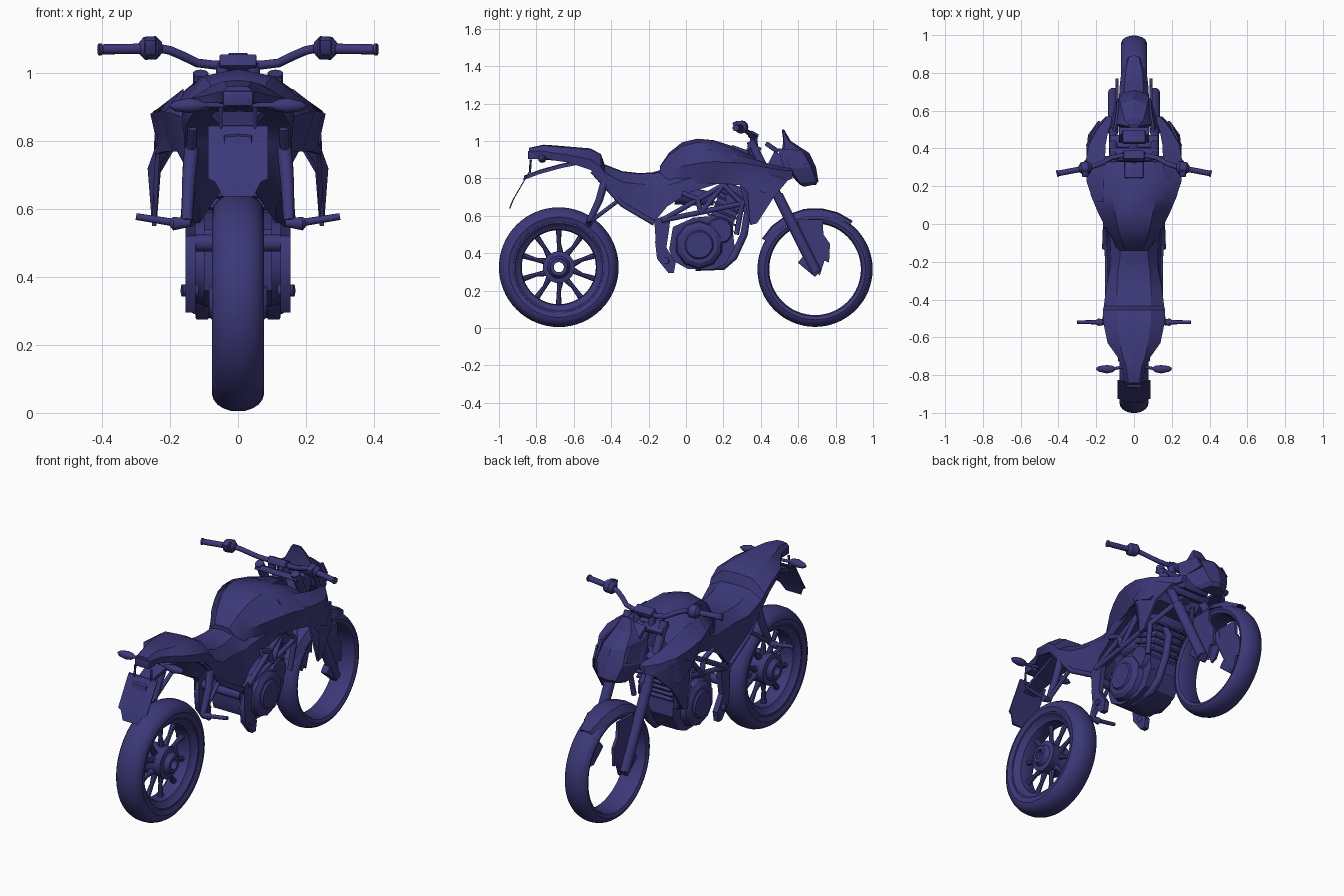
import bpy, bmesh
from math import sin, cos, pi, radians
from mathutils import Vector, Matrix

mat = bpy.data.materials.new("dark_blue")
mat.diffuse_color = (0.045, 0.04, 0.19, 1)


def finish(name, bm, pair=False, angle=35):
    if pair:
        d = bmesh.ops.duplicate(bm, geom=bm.verts[:] + bm.edges[:] + bm.faces[:])
        for v in d["geom"]:
            if isinstance(v, bmesh.types.BMVert):
                v.co.x *= -1
    bmesh.ops.recalc_face_normals(bm, faces=bm.faces[:])
    me = bpy.data.meshes.new(name)
    bm.to_mesh(me)
    bm.free()
    me.materials.append(mat)
    ob = bpy.data.objects.new(name, me)
    bpy.context.collection.objects.link(ob)
    bpy.ops.object.select_all(action='DESELECT')
    ob.select_set(True)
    bpy.context.view_layer.objects.active = ob
    bpy.ops.object.shade_smooth_by_angle(angle=radians(angle))
    return ob


def skin(bm, rings, closed=False):
    rows = [[bm.verts.new(p) for p in r] for r in rings]
    n = len(rows[0])
    for i in range(len(rows) if closed else len(rows) - 1):
        a, b = rows[i], rows[(i + 1) % len(rows)]
        for j in range(n):
            k = (j + 1) % n
            bm.faces.new((a[j], a[k], b[k], b[j]))
    if not closed:
        bm.faces.new(rows[0])
        bm.faces.new(rows[-1])


def loft(name, halves, angle=35):
    """Half sections run from centre line to centre line and are mirrored."""
    bm = bmesh.new()
    skin(bm, [h + [(-x, y, z) for x, y, z in h[-2:0:-1]] for h in halves])
    return finish(name, bm, angle=angle)


def stations(name, table, angle=35):
    return loft(name, [[(x, y, z) for x, z in pts] for y, pts in table], angle)


def tube(name, pts, r, pair=False, n=12):
    pts = [Vector(p) for p in pts]
    rs = r if isinstance(r, (list, tuple)) else [r] * len(pts)
    d = pts[-1] - pts[0]
    ref = Vector([1 if i == min(range(3), key=lambda k: abs(d[k])) else 0 for i in range(3)])
    rings = []
    for i, p in enumerate(pts):
        t = (pts[min(i + 1, len(pts) - 1)] - pts[max(i - 1, 0)]).normalized()
        u = t.cross(ref).normalized()
        w = t.cross(u)
        rings.append([p + rs[i] * (u * cos(2 * pi * k / n) + w * sin(2 * pi * k / n)) for k in range(n)])
    bm = bmesh.new()
    skin(bm, rings)
    return finish(name, bm, pair)


def lathe(name, prof, cy, cz, n=64):
    bm = bmesh.new()
    skin(bm, [[(x, cy + r * cos(2 * pi * k / n), cz + r * sin(2 * pi * k / n)) for x, r in prof]
              for k in range(n)], closed=True)
    return finish(name, bm)


def plate(name, pts, t, pair=True):
    """Panel from 3D outline, thickened along x."""
    bm = bmesh.new()
    skin(bm, [[(x - t / 2, y, z) for x, y, z in pts], [(x + t / 2, y, z) for x, y, z in pts]])
    bmesh.ops.triangulate(bm, faces=[f for f in bm.faces if len(f.verts) > 4])
    return finish(name, bm, pair)


def box(name, loc, size, rot=0, pair=False, bev=0.006):
    bm = bmesh.new()
    bmesh.ops.create_cube(bm, size=1, matrix=Matrix.Diagonal((*size, 1)))
    bmesh.ops.bevel(bm, geom=bm.edges[:], offset=bev, segments=2, affect='EDGES', profile=0.5)
    bm.transform(Matrix.Translation(loc) @ Matrix.Rotation(radians(rot), 4, 'X'))
    return finish(name, bm, pair)


def sym(half):
    return half + [(-x, r) for x, r in half[::-1] if x > 0]


# wheels
RY, RZ, FY, FZ = -0.68, 0.325, 0.69, 0.314
lathe("rear_tyre", sym([(.05, .235), (.068, .243), (.077, .268), (.072, .286), (.06, .301), (.042, .312), (.021, .319), (0, .32)]), RY, RZ)
lathe("rear_rim", sym([(.045, .25), (.066, .246), (.066, .234), (.05, .222), (.04, .203), (.015, .198)]), RY, RZ)
lathe("rear_hub", sym([(.085, .027), (.085, .045), (.06, .06), (.055, .085), (.02, .08)][::-1]), RY, RZ, 32)
for i in range(10):
    b = 2 * pi * i / 10 + pi / 10
    a = b + (0.12 if i % 2 else -0.12)
    tube("rear_spoke", [(0, RY + r * cos(g), RZ + r * sin(g)) for r, g in ((.07, a), (.13, b), (.208, b))],
         [.018, .011, .016], n=8)
lathe("front_tyre", sym([(.045, .245), (.06, .252), (.068, .27), (.06, .287), (.042, .299), (.02, .306), (0, .308)]), FY, FZ)

# front fender and fork
arc = []
for deg, w in ((150, .05), (135, .07), (118, .08), (100, .08), (84, .077), (68, .068), (52, .04)):
    h = [(0, .328), (w * .65, .322), (w, .285), (w - .008, .285), (w * .6, .314), (0, .32)]
    arc.append([(x, FY + r * cos(radians(deg)), FZ + r * sin(radians(deg))) for x, r in h])
loft("front_fender", arc)
plate("fender_stay", [(.09, y, z) for y, z in ((.6, .58), (.73, .58), (.735, .5), (.77, .45), (.765, .35),
                                             (.74, .36), (.715, .28), (.66, .35), (.61, .48))], .016)
tube("fork_upper", [(.11, .345, 1.0), (.11, .555, .58)], .023, True, 16)
tube("fork_lower", [(.11, .49, .71), (.11, .695, .30)], .028, True, 16)
box("axle_clamp", (.105, .66, .33), (.04, .12, .05), -40, True)
box("upper_fork_clamp", (0, .365, .965), (.26, .075, .03), -27)
box("lower_fork_clamp", (0, .43, .84), (.26, .075, .04), -27)
tube("steering_stem", [(0, .35, .97), (0, .42, .80)], .03, n=16)

# handlebar and controls
bar = [(.24, .30, 1.075), (.2, .31, 1.067), (.165, .325, 1.052), (.12, .35, 1.03), (.07, .36, 1.024)]
tube("handlebar", [(.4, .268, 1.07)] + bar + [(-x, y, z) for x, y, z in bar[::-1]] + [(-.4, .268, 1.07)], .013)
tube("grip", [(.285, .29, 1.072), (.4, .268, 1.07), (.402, .268, 1.07), (.41, .266, 1.07)], [.015, .015, .018, .018], True)
tube("switch_housing", [(.225, .302, 1.075), (.24, .3, 1.075), (.275, .293, 1.073), (.29, .29, 1.072)], [.018, .034, .034, .018], True, 16)
box("switch_block", (.258, .272, 1.08), (.035, .035, .05), 20, True)
box("bar_clamp", (0, .36, 1.028), (.11, .05, .04), -27)
tube("bar_riser", [(.045, .365, .97), (.045, .36, 1.03)], .02, True)
box("instrument", (0, .46, .965), (.12, .025, .08), 55)

# headlight mask
loft("headlight_mask", [[(0, y0, z), (a, y1, z), (b, y2, z - .01), (b * .6, y3, z), (0, y3, z)] for z, y0, a, y1, b, y2, y3 in (
    (1.06, .525, .025, .522, .035, .518, .512), (1.0, .56, .05, .55, .07, .525, .52), (.935, .66, .07, .63, .11, .53, .51),
    (.86, .695, .08, .67, .12, .56, .53), (.785, .708, .055, .695, .09, .61, .59), (.765, .695, .04, .68, .065, .63, .61))], 20)
plate("mask_side", [(.105, .49, .96), (.085, .62, .95), (.085, .66, .88), (.12, .53, .84)], .012)
box("headlight_bracket", (0, .49, .88), (.16, .09, .10), -27)

# tank, shrouds and lower fins
stations("tank", [(y, [(0, z0), (x1, z1), (x2, z2), (x3, z3), (0, z3)]) for y, z0, x1, z1, x2, z2, x3, z3 in (
    (-.14, .865, .045, .862, .075, .83, .09, .77), (-.09, .938, .065, .925, .105, .85, .11, .76), (-.02, .993, .085, .972, .15, .865, .13, .75),
    (.06, 1.012, .10, .992, .19, .88, .16, .77), (.15, 1.004, .115, .984, .228, .89, .19, .77),
    (.26, .968, .12, .948, .25, .888, .20, .78), (.36, .92, .11, .905, .16, .87, .12, .79))], 28)
box("filler_cap", (0, .29, .953), (.10, .10, .02), -20)
bm = bmesh.new()
skin(bm, [[(a, y, za), (b, y, zb), (c, y, zc), (d, y, zd), (d - .015, y, zd), (c - .02, y, zc), (b - .02, y, zb - .015), (a, y, za - .015)]
          for y, a, za, b, zb, c, zc, d, zd in (
    (.12, .16, .955, .215, .888, .19, .82, .17, .77), (.22, .16, .94, .25, .885, .225, .815, .215, .77),
    (.32, .155, .915, .258, .88, .237, .815, .25, .76), (.42, .15, .885, .24, .86, .24, .80, .253, .72),
    (.5, .135, .865, .195, .845, .20, .81, .215, .77), (.57, .11, .85, .14, .84, .145, .82, .15, .80))])
finish("shroud", bm, True, 25)
plate("shroud_fin", [(.235, .28, .79), (.26, .33, .72), (.247, .345, .55), (.245, .38, .56), (.238, .47, .70),
                     (.185, .545, .79), (.225, .46, .82), (.24, .35, .82)], .012)

# seat, side panels and tail
stations("seat_and_tail", [(y, [(0, z0), (x1, z1), (x2, z2), (x3, z3), (x3 - .03, z3 + .005), (0, zb)]) for y, z0, x1, z1, x2, z2, x3, z3, zb in (
    (-.84, .963, .03, .96, .045, .945, .035, .925, .925), (-.76, .98, .04, .976, .06, .945, .055, .91, .90),
    (-.70, .976, .06, .97, .09, .935, .085, .895, .895),
    (-.63, .97, .075, .964, .14, .925, .13, .885, .89), (-.51, .96, .09, .952, .165, .90, .155, .845, .87),
    (-.455, .93, .09, .924, .165, .86, .155, .79, .84), (-.435, .875, .09, .87, .16, .83, .152, .755, .81),
    (-.34, .838, .09, .834, .148, .78, .145, .655, .78), (-.25, .828, .085, .824, .13, .77, .142, .59, .75),
    (-.18, .832, .075, .826, .122, .765, .142, .555, .73), (-.10, .855, .07, .84, .125, .76, .145, .65, .72),
    (.02, .86, .08, .85, .155, .80, .155, .725, .74), (.2, .87, .08, .86, .20, .82, .185, .78, .78))], 28)
loft("license_bracket", [[(0, y, z + .015), (w, y, z + .012), (w, y - .006, z - .01), (0, y - .006, z - .01)] for y, z, w in (
    (-.56, .885, .08), (-.66, .865, .06), (-.78, .832, .045), (-.865, .80, .04))])
loft("number_plate", [[(0, y, z), (w, y, z), (w, y + .008, z + .003), (0, y + .008, z + .003)] for y, z, w in (
    (-.835, .845, .088), (-.925, .69, .088), (-.93, .68, .068), (-.947, .637, .045))])
tube("plate_stay", [(.05, -.83, .9), (.05, -.835, .83)], .006, True, 6)
box("tail_light", (0, -.815, .925), (.09, .06, .045))
tube("turn_signal", [(.03, -.75, .905), (.1, -.765, .905), (.115, -.767, .905), (.145, -.769, .905), (.185, -.767, .903), (.2, -.765, .903)],
     [.008, .008, .018, .022, .015, .005], True)

# trellis frame, rear subframe and foot pegs
A, B, C, D, E = (.06, .37, .87), (.14, .2, .765), (.155, -.13, .575), (.14, .3, .665), (.05, .42, .78)
for p in ([A, B, C], [E, D, C], [B, D], [B, (.152, .08, .617)], [(.15, .06, .69), (.152, .08, .617)], [D, (.13, .27, .5)],
          [(.15, .06, .69), (.15, -.02, .72)]):
    tube("frame_tube", p, .014, True)
tube("subframe_tube", [(.135, -.5, .84), (.14, -.34, .66), (.14, -.17, .56)], .014, True)
tube("peg_hanger_front", [(.135, -.35, .69), (.15, -.51, .57)], .011, True)
tube("peg_hanger_rear", [(.135, -.43, .80), (.145, -.465, .68), (.15, -.52, .565)], [.022, .02, .016], True)
tube("passenger_peg", [(.14, -.52, .56), (.19, -.52, .557), (.2, -.52, .562), (.3, -.52, .578)], [.012, .02, .011, .01], True)
plate("pivot_plate", [(.14, y, z) for y, z in ((-.17, .58), (-.08, .61), (-.09, .53), (-.105, .43), (-.055, .35),
                                             (-.065, .295), (-.095, .295), (-.155, .37), (-.165, .46), (-.14, .52))], .03)
tube("rider_peg", [(.12, -.10, .36), (.165, -.11, .36)], .018, True)
tube("pivot_shaft", [(-.15, -.12, .5), (.15, -.12, .5)], .025)

# engine
case = ((-.09, .42), (-.07, .54), (.04, .59), (.16, .6), (.25, .52), (.26, .43), (.21, .34), (.14, .312), (.01, .315), (-.07, .36))
plate("crankcase", [(0, y, z) for y, z in case], .2, False)
for s in (1, -1):
    tube("engine_cover", [(s * .09, .07, .445), (s * .13, .07, .445), (s * .145, .07, .445)], [.132, .122, .1], n=10)
    tube("cover_boss", [(s * .14, .07, .445), (s * .155, .07, .445)], [.08, .07], n=24)
    tube("side_case", [(s * .09, .18, .52), (s * .125, .18, .52)], [.075, .065], n=10)
box("cylinder", (0, .2, .60), (.17, .13, .24), -22)
for i in range(6):
    box("cylinder_fin", (0, .178 + i * .0135, .545 + i * .0335), (.2, .165, .012), -22, bev=.003)
box("cylinder_head", (0, .255, .73), (.19, .14, .07), -22, bev=.015)
tube("head_plug", [(.09, .25, .69), (.12, .25, .69)], .04, True, 16)
tube("intake", [(0, .15, .69), (0, .05, .70), (0, -.05, .72)], [.035, .045, .06])
tube("exhaust_header", [(.03, .29, .68), (.035, .33, .62), (.04, .31, .5), (.045, .255, .38), (.05, .2, .33), (.05, .05, .325)], .02)
